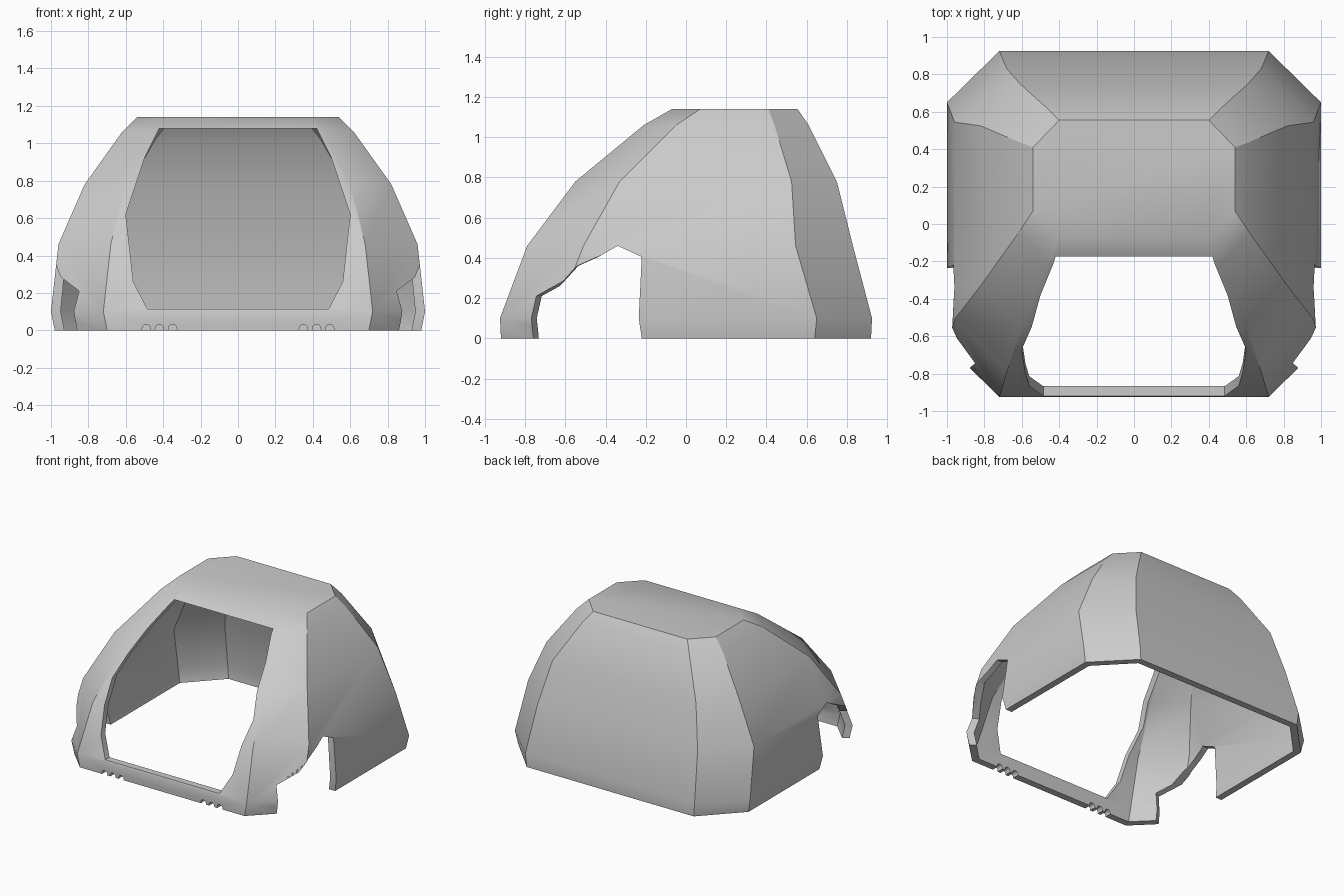
import bpy, bmesh, math
from mathutils import Matrix

if "Cube" in bpy.data.objects:
    bpy.data.objects.remove(bpy.data.objects["Cube"])

grey = bpy.data.materials.new("plain grey")
grey.use_nodes = True
grey.diffuse_color = (0.6, 0.6, 0.6, 1)
grey.node_tree.nodes["Principled BSDF"].inputs["Base Color"].default_value = (0.6, 0.6, 0.6, 1)


def make_object(name, bm):
    bmesh.ops.recalc_face_normals(bm, faces=bm.faces)
    mesh = bpy.data.meshes.new(name)
    bm.to_mesh(mesh)
    bm.free()
    mesh.materials.append(grey)
    obj = bpy.data.objects.new(name, mesh)
    bpy.context.collection.objects.link(obj)
    return obj


def loft(bm, loops):
    """Skin a stack of equal point loops and cap both ends."""
    rings = [[bm.verts.new(p) for p in loop] for loop in loops]
    n = len(rings[0])
    for a, b in zip(rings, rings[1:]):
        for i in range(n):
            j = (i + 1) % n
            bm.faces.new((a[i], a[j], b[j], b[i]))
    return rings


def solid(name, loops):
    bm = bmesh.new()
    rings = loft(bm, loops)
    bm.faces.new(rings[0])
    bm.faces.new(rings[-1])
    return make_object(name, bm)


# Chamfered shell levels: z, half width, front y, front corner x,
# front corner y on the side, back y, back corner x, back corner y on the side
LEVELS = [
    (0.00, 0.98, -0.92, 0.70, -0.64, 0.92, 0.71, 0.64),
    (0.10, 1.00, -0.925, 0.72, -0.65, 0.925, 0.72, 0.65),
    (0.46, 0.96, -0.79, 0.68, -0.51, 0.83, 0.68, 0.545),
    (0.78, 0.82, -0.55, 0.60, -0.33, 0.75, 0.61, 0.525),
    (1.06, 0.62, -0.21, 0.46, -0.05, 0.61, 0.455, 0.44),
    (1.14, 0.54, -0.07, 0.40, 0.07, 0.555, 0.40, 0.41),
]
WALL = 0.052


def octagon(level, inset=0.0, drop=0.0):
    z, w, fy, fx, fs, by, bx, bs = level
    c = inset * 0.41
    z, w, fy, by = z - drop, w - inset, fy + inset, by - inset
    fx, bx, fs, bs = fx - c, bx - c, fs + c, bs - c
    half = [(fx, fy), (w, fs), (w, bs), (bx, by)]
    pts = half + [(-x, y) for x, y in reversed(half)]
    return [(x, y, z) for x, y in pts]


# Hollow shell: inner skin up, rim, outer skin
inner = []
for i, level in enumerate(LEVELS):
    k = max(0, i - 1) / 4
    inner.append(octagon(level, WALL * (1 - 0.5 * k), WALL * k))
outer = [octagon(level) for level in LEVELS]
bm = bmesh.new()
rings = loft(bm, inner[::-1] + outer)
bm.faces.new(rings[0])
bm.faces.new(rings[-1])
shell = make_object("helmet_shell", bm)

cutters = []

# Face opening
half = [(0.485, 0.115), (0.56, 0.26), (0.60, 0.62), (0.50, 0.92), (0.42, 1.08)]
outline = half + [(-x, z) for x, z in reversed(half)]
cutters.append(solid("face_opening_cutter", [[(x, y, z) for x, z in outline] for y in (-1.2, 0.0)]))

# Side notches: y, z, x on the wall, slant of the cut
NOTCH = [(-0.77, -0.1, 0.88, 0.58), (-0.77, 0.1, 0.88, 0.58), (-0.745, 0.21, 0.85, 0.58),
         (-0.54, 0.36, 0.96, 0.1), (-0.34, 0.46, 0.96, 0), (-0.22, 0.405, 1, 0),
         (-0.235, 0.1, 1, 0), (-0.22, 0, 1, 0), (-0.22, -0.1, 1, 0)]
for side, label in ((1, "left"), (-1, "right")):
    loops = [[(side * x, y + k * (x0 - x), z) for y, z, x0, k in NOTCH] for x in (0.7, 1.2)]
    cutters.append(solid(label + "_notch_cutter", loops))

# Small holes along the chin bar
for side in (1, -1):
    for x in (0.35, 0.42, 0.49):
        bm = bmesh.new()
        place = Matrix.Translation((side * x, -0.9, 0.008)) @ Matrix.Rotation(math.pi / 2, 4, "X")
        bmesh.ops.create_cone(bm, cap_ends=True, segments=16, radius1=0.023,
                              radius2=0.023, depth=0.3, matrix=place)
        cutters.append(make_object("chin_hole_cutter", bm))

# Cut the shell, then drop the cutters
bpy.context.view_layer.objects.active = shell
for cutter in cutters:
    cutter.hide_render = True
    mod = shell.modifiers.new("cut", "BOOLEAN")
    mod.operation = "DIFFERENCE"
    mod.solver = "EXACT"
    mod.object = cutter
    bpy.ops.object.modifier_apply(modifier=mod.name)
    bpy.data.objects.remove(cutter)

# Soft horizontal bends, crisp corners
bpy.ops.object.select_all(action="DESELECT")
shell.select_set(True)
bpy.ops.object.shade_smooth_by_angle(angle=math.radians(30))
